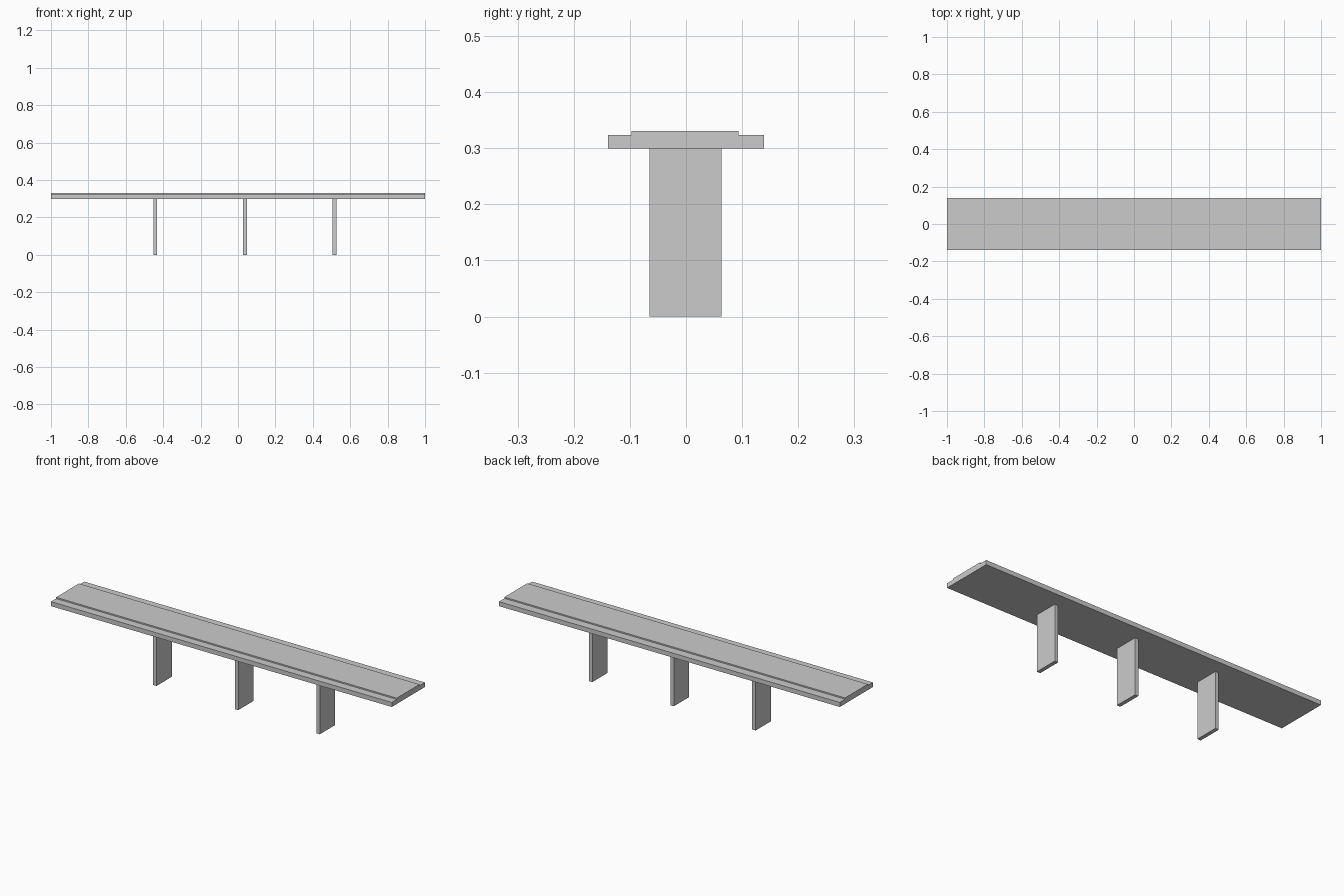
import bpy
import bmesh

if "Cube" in bpy.data.objects:
    bpy.data.objects.remove(bpy.data.objects["Cube"])


def extrude_profile(name, profile, x0, x1):
    """Closed (y, z) outline extruded along x."""
    bm = bmesh.new()
    face = bm.faces.new([bm.verts.new((x0, y, z)) for y, z in profile])
    moved = bmesh.ops.extrude_face_region(bm, geom=[face])["geom"]
    verts = [g for g in moved if isinstance(g, bmesh.types.BMVert)]
    bmesh.ops.translate(bm, verts=verts, vec=(x1 - x0, 0, 0))
    # extrusion of a lone face keeps the starting face as the other cap
    bmesh.ops.recalc_face_normals(bm, faces=bm.faces)
    mesh = bpy.data.meshes.new(name)
    bm.to_mesh(mesh)
    bm.free()
    obj = bpy.data.objects.new(name, mesh)
    bpy.context.collection.objects.link(obj)
    return obj


# Deck slab with a raised roadway along the middle
DECK_BOTTOM, LEDGE, ROAD = 0.30, 0.324, 0.331
extrude_profile("bridge_deck", [
    (-0.139, DECK_BOTTOM), (0.139, DECK_BOTTOM),
    (0.139, LEDGE), (0.094, LEDGE), (0.094, ROAD),
    (-0.097, ROAD), (-0.097, LEDGE), (-0.139, LEDGE),
], -1.0, 1.0)

# Three thin wall piers, evenly spaced
PIER_THICKNESS = 0.02
for i, x in enumerate((-0.443, 0.037, 0.516)):
    extrude_profile(f"pier_{i + 1}", [
        (-0.065, 0), (0.063, 0), (0.063, DECK_BOTTOM), (-0.065, DECK_BOTTOM),
    ], x - PIER_THICKNESS / 2, x + PIER_THICKNESS / 2)
